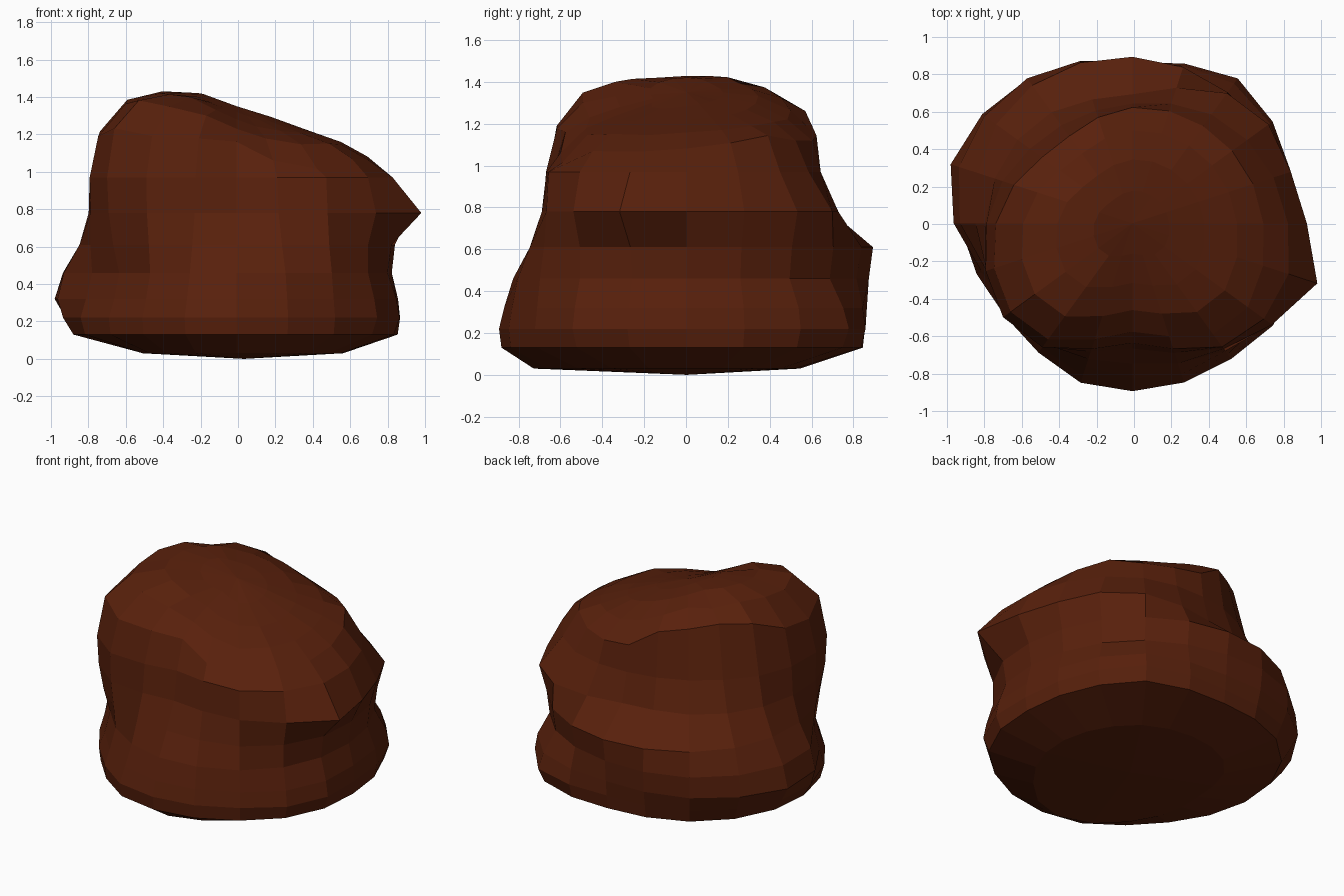
import bpy, bmesh, math
from mathutils import Vector

cube = bpy.data.objects.get("Cube")
if cube:
    bpy.data.objects.remove(cube, do_unlink=True)

SEGMENTS = 20

# Wall sections: height, radii every 45 degrees from +x (hundredths)
SECTIONS = [
    (3, (57, 55, 54, 55, 50, 60, 73, 62)),
    (13, (86, 89, 84, 89, 87, 83, 88, 88)),
    (22, (87, 92, 85, 93, 92, 84, 89, 89)),
    (32, (86, 91, 86, 97, 95, 82, 87, 88)),
    (46, (83, 84, 87, 97, 93, 79, 83, 87)),
    (61, (84, 86, 89, 91, 84, 81, 75, 86)),
    (78, (87, 89, 69, 75, 79, 84, 67, 86)),
    (97, (82, 74, 64, 66, 78, 85, 64, 85)),
]
# Rim where the walls turn into the top, and the rings inside it
RIM = (70, 65, 62, 58, 73, 80, 58, 76)
TOP_SCALES = (1, 0.8, 0.55, 0.28)

# Top surface: height along x, drop along y, and shallow hollows (x, y, depth)
RIDGE = [(-0.74, 1.21), (-0.56, 1.42), (-0.27, 1.45), (0.03, 1.35), (0.6, 1.15), (0.87, 0.98)]
DROP = [(-0.62, -0.24), (-0.55, -0.11), (-0.35, -0.03), (0.07, 0), (0.39, -0.03),
        (0.59, -0.15), (0.66, -0.3)]
HOLLOWS = [(0.05, -0.4, 0.06), (-0.48, 0.48, 0.12)]

# Local lumps and dents: angle in degrees, height, amount
LUMPS = [(-17, 0.8, 0.17), (-27, 0.25, 0.06), (202, 0.4, -0.08), (162, 0.32, 0.05),
         (250, 0.2, 0.03), (58, 0.2, 0.05)]


def radius_at(radii, turn):
    """Smooth closed interpolation through the radii of one section."""
    n = len(radii)
    pos = turn * n
    i = int(pos)
    t = pos - i
    a, b, c, d = (radii[(i + k) % n] for k in (-1, 0, 1, 2))
    return (b + t / 2 * (c - a + t * (2 * a - 5 * b + 4 * c - d + t * (3 * (b - c) + d - a)))) / 100


def lump_at(angle, z):
    total = 0
    for degrees, height, amount in LUMPS:
        off = math.remainder(angle - math.radians(degrees), math.tau)
        total += amount * math.exp(-(off / 0.3) ** 2 - ((z - height) / 0.13) ** 2)
    return total


def along(points, x):
    """Straight interpolation through a profile."""
    x = min(max(x, points[0][0]), points[-1][0])
    for (x0, z0), (x1, z1) in zip(points, points[1:]):
        if x <= x1:
            return z0 + (z1 - z0) * (x - x0) / (x1 - x0)


def top_height(x, y):
    z = along(RIDGE, x) + along(DROP, y)
    for hx, hy, depth in HOLLOWS:
        z -= depth * math.exp(-((x - hx) ** 2 + (y - hy) ** 2) / 0.06)
    return z


def polar(r, s):
    angle = math.tau * s / SEGMENTS
    return r * math.cos(angle), r * math.sin(angle)


# Boulder walls: rings of points bulged by the lumps
bm = bmesh.new()
rings = []
for height, radii in SECTIONS:
    z = height / 100
    ring = []
    for s in range(SEGMENTS):
        r = radius_at(radii, s / SEGMENTS) + lump_at(math.tau * s / SEGMENTS, z)
        ring.append(bm.verts.new((*polar(r, s), z)))
    rings.append(ring)

# Sloping top: shrinking rings laid on the top surface
for scale in TOP_SCALES:
    ring = []
    for s in range(SEGMENTS):
        x, y = polar(radius_at(RIM, s / SEGMENTS) * scale, s)
        ring.append(bm.verts.new((x, y, top_height(x, y))))
    rings.append(ring)

for low, high in zip(rings, rings[1:]):
    for s in range(SEGMENTS):
        n = (s + 1) % SEGMENTS
        bm.faces.new((low[s], low[n], high[n], high[s]))

# Close the underside and the middle of the top
for ring, point in ((rings[0], (0.04, 0, 0)), (rings[-1], (0, 0, top_height(0, 0)))):
    tip = bm.verts.new(point)
    for s in range(SEGMENTS):
        bm.faces.new((ring[s], ring[(s + 1) % SEGMENTS], tip))
bmesh.ops.recalc_face_normals(bm, faces=bm.faces)

# Centre on the ground
lo = Vector(min(v.co[i] for v in bm.verts) for i in range(3))
hi = Vector(max(v.co[i] for v in bm.verts) for i in range(3))
centre = (lo + hi) / 2
bmesh.ops.translate(bm, verts=bm.verts, vec=(-centre.x, -centre.y, -lo.z))

mesh = bpy.data.meshes.new("boulder")
bm.to_mesh(mesh)
bm.free()
boulder = bpy.data.objects.new("boulder", mesh)
bpy.context.collection.objects.link(boulder)

# Reddish brown stone
stone = bpy.data.materials.new("reddish_brown_stone")
stone.use_nodes = True
colour = (0.098, 0.0145, 0.0035, 1)
stone.diffuse_color = colour
stone.node_tree.nodes["Principled BSDF"].inputs["Base Color"].default_value = colour
mesh.materials.append(stone)
